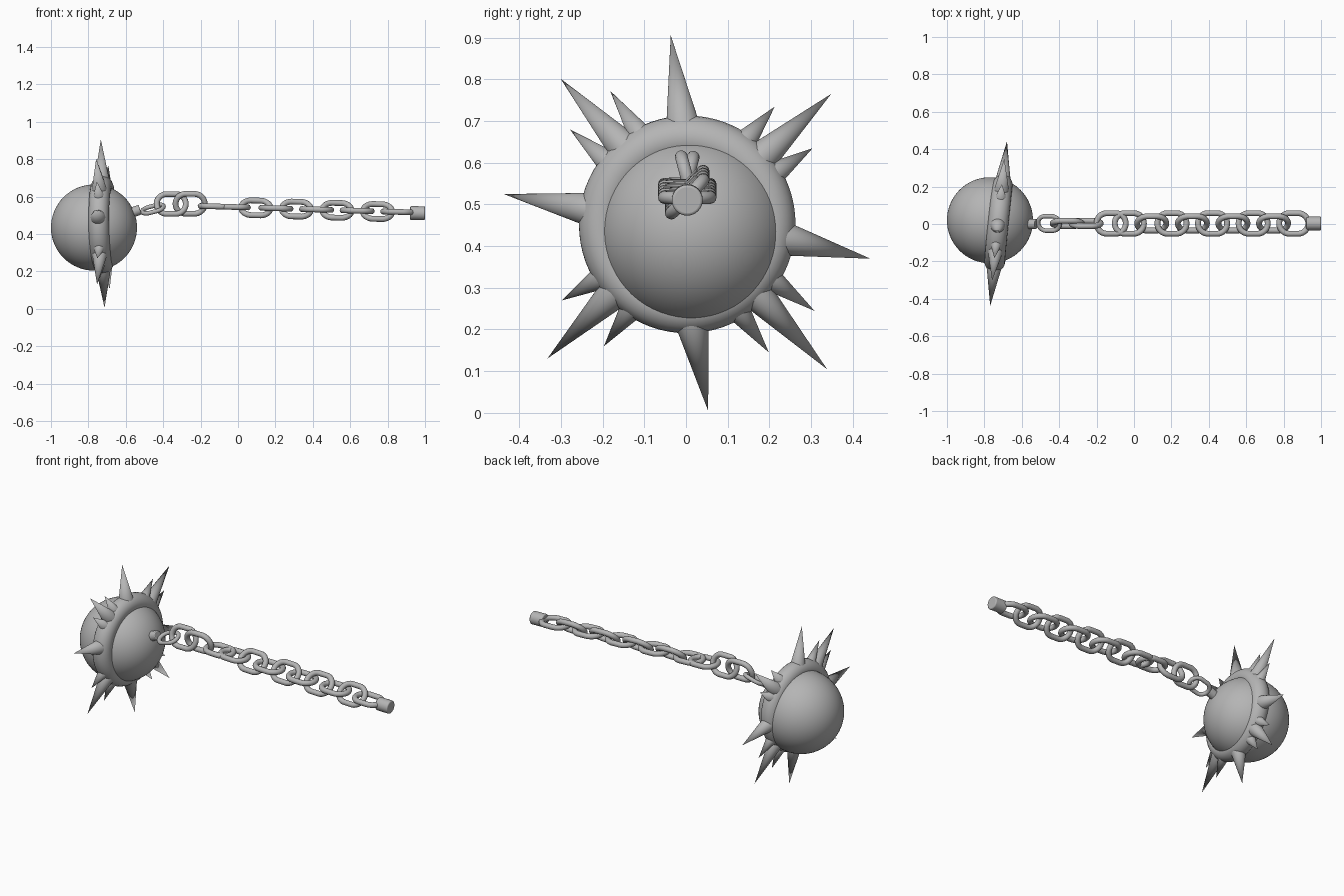
import bpy, math
from mathutils import Vector, Matrix

if "Cube" in bpy.data.objects:
    bpy.data.objects.remove(bpy.data.objects["Cube"], do_unlink=True)

steel = bpy.data.materials.new("grey steel")
steel.use_nodes = True
colour = (0.46, 0.46, 0.46, 1)
steel.diffuse_color = colour
steel.node_tree.nodes["Principled BSDF"].inputs["Base Color"].default_value = colour


def finish(name):
    ob = bpy.context.object
    ob.name = name
    ob.data.materials.append(steel)
    bpy.ops.object.shade_smooth_by_angle(angle=math.radians(40))
    return ob


def aim(direction):
    return Vector(direction).to_track_quat('Z', 'Y').to_euler()


def rod(name, start, end, r1, r2, bevel=0):
    start, end = Vector(start), Vector(end)
    bpy.ops.mesh.primitive_cone_add(vertices=32, radius1=r1, radius2=r2,
                                    depth=(end - start).length,
                                    location=(start + end) / 2,
                                    rotation=aim(end - start))
    ob = finish(name)
    if bevel:
        mod = ob.modifiers.new("rounded rim", 'BEVEL')
        mod.width, mod.segments = bevel, 3
    return ob


# Ball
ball_centre = Vector((-0.77, 0.02, 0.434))
bpy.ops.mesh.primitive_uv_sphere_add(segments=64, ring_count=32, radius=0.23,
                                     location=ball_centre, rotation=(0, math.pi / 2, 0))
finish("ball")

# Tilted rounded band
hub = Vector((-0.724, 0.003, 0.452))
normal = Vector((0.995, -0.1, 0.012)).normalized()
bpy.ops.mesh.primitive_torus_add(major_radius=0.206, minor_radius=0.055,
                                 major_segments=72, minor_segments=24,
                                 location=hub, rotation=aim(normal))
finish("spike_band")


# Spikes: foot angle, tip angle (degrees round the band), reach of the tip
def on_band(angle, radius):
    a = math.radians(angle)
    y, z = radius * math.cos(a), radius * math.sin(a)
    return hub + Vector((0.1 * y - 0.012 * z, y, z))


large = [(92, 95, 0.455), (129, 131, 0.463), (171.5, 170.6, 0.446), (223, 223.8, 0.465),
         (272, 276.4, 0.45), (315, 314, 0.483), (352, 349.4, 0.447), (42, 42.2, 0.466)]
small = [(117, 120, 0.37), (142, 141, 0.362), (56, 53.4, 0.352), (30, 31.3, 0.352),
         (212, 211.2, 0.352), (237, 235.6, 0.354), (300, 302.5, 0.364), (327, 325.8, 0.369)]
for kind, spikes, width in (("large", large, 0.038), ("small", small, 0.027)):
    for i, (foot, tip, reach) in enumerate(spikes):
        start = 0.215
        grow = (reach - start) / (reach - 0.25)
        rod(f"{kind}_spike_{i + 1}", on_band(foot, start), on_band(tip, reach),
            width * grow, 0)

# Ball stud and end cap
rod("ball_stud", (-0.58, 0, 0.51), (-0.523, 0, 0.53), 0.027, 0.027, 0.004)
rod("chain_end_cap", (0.92, 0.003, 0.512), (1.0, 0.003, 0.51), 0.037, 0.037, 0.006)


# Chain of stretched rings
def link(name, x, z, roll, pitch=1.7, size=1.0):
    bpy.ops.mesh.primitive_torus_add(major_radius=0.055, minor_radius=0.0155,
                                     major_segments=34, minor_segments=14)
    ob = finish(name)
    for v in ob.data.vertices:
        v.co.x += math.copysign(0.023, v.co.x)
    ob.matrix_world = (Matrix.Translation((x, 0.003, z))
                       @ Matrix.Rotation(math.radians(pitch), 4, 'Y')
                       @ Matrix.Rotation(math.radians(roll), 4, 'X')
                       @ Matrix.Scale(size, 4))


link("first_link", -0.455, 0.533, 22, -15, 0.76)
link("second_link", -0.357, 0.56, 75, 0)
link("third_link", -0.256, 0.561, 105, 0)
link("fourth_link", -0.122, 0.547, 0)
link("fifth_link", -0.025, 0.544, 0)
for i in range(4):
    x = 0.095 + 0.217 * i
    link(f"slanted_link_{i + 1}", x, 0.542 - 0.03 * x, 46)
    link(f"flat_link_{i + 1}", x + 0.108, 0.54 - 0.03 * x, 0)
